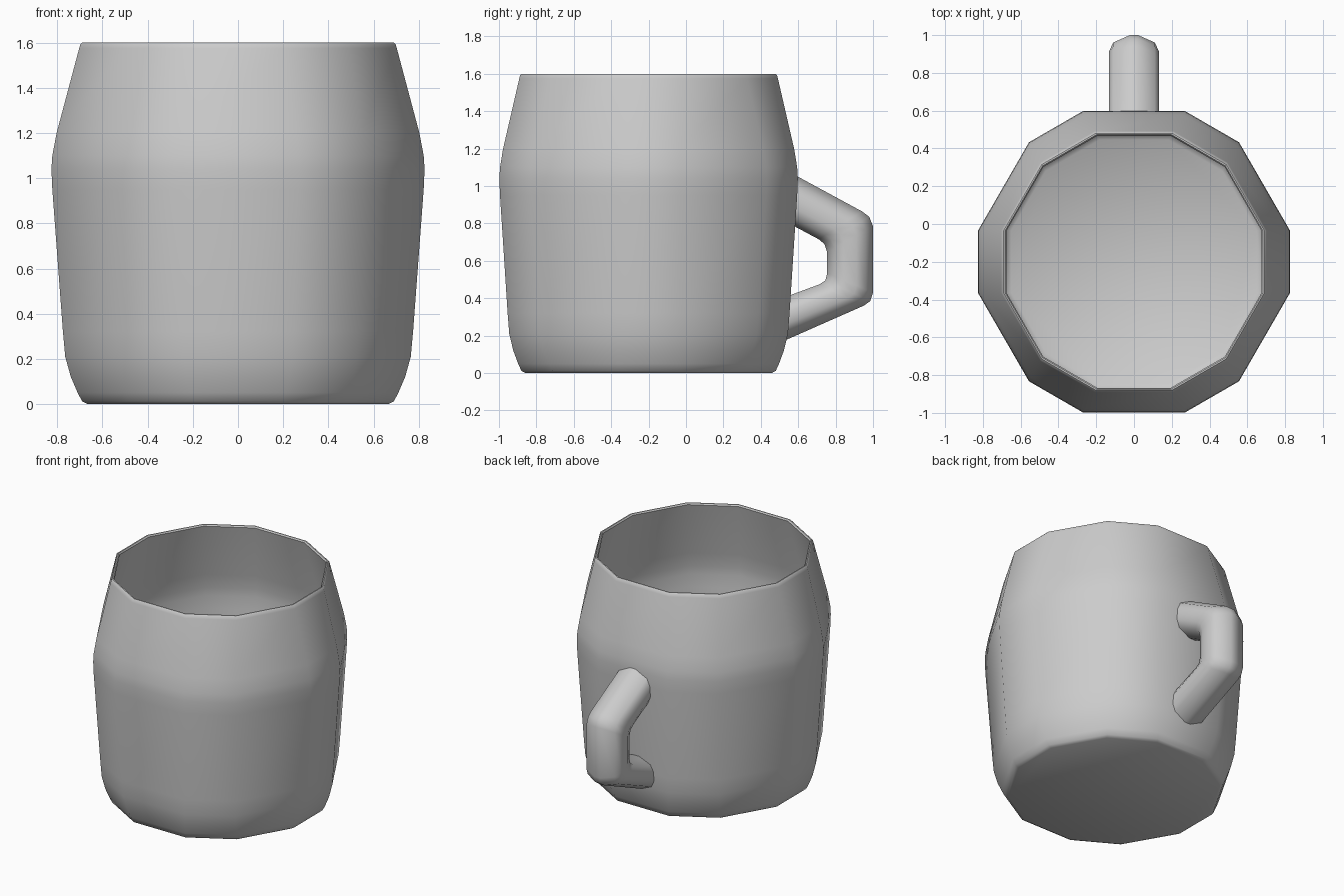
import bpy, bmesh
from math import pi, asin, hypot, cos, sin

if "Cube" in bpy.data.objects:
    bpy.data.objects.remove(bpy.data.objects["Cube"])

CY = -0.2      # centre of the cup in y
CHAMFER = 0.165  # half width of the six narrow sides


def cup_ring(x, z):
    """Hexagon with chamfered corners: 12 points."""
    r = hypot(x, CHAMFER)
    half = asin(CHAMFER / r)
    angles = [k * pi / 3 + s * half for k in range(6) for s in (-1, 1)]
    return [(r * cos(a), CY + r * sin(a), z) for a in angles]


def loft(name, rings):
    """Bridge a list of rings and cap both ends."""
    bm = bmesh.new()
    rows = [[bm.verts.new(p) for p in ring] for ring in rings]
    for a, b in zip(rows, rows[1:]):
        n = len(a)
        for i in range(n):
            bm.faces.new((a[i], a[(i + 1) % n], b[(i + 1) % n], b[i]))
    bm.faces.new(rows[0])
    bm.faces.new(rows[-1])
    bmesh.ops.recalc_face_normals(bm, faces=bm.faces)
    mesh = bpy.data.meshes.new(name)
    bm.to_mesh(mesh)
    bm.free()
    ob = bpy.data.objects.new(name, mesh)
    bpy.context.collection.objects.link(ob)
    bpy.ops.object.select_all(action='DESELECT')
    ob.select_set(True)
    bpy.context.view_layer.objects.active = ob
    bpy.ops.object.shade_smooth_by_angle(angle=0.75)
    return ob


# Cup: outer wall up to the rim, then the thin inner wall down to the floor
outer = [(0.665, 0.0), (0.69, 0.012), (0.71, 0.05), (0.74, 0.12), (0.765, 0.21),
         (0.775, 0.32), (0.822, 0.95), (0.826, 1.04), (0.822, 1.1),
         (0.803, 1.2), (0.703, 1.575), (0.698, 1.592), (0.69, 1.6)]
inner = [(0.682, 1.6), (0.675, 1.59)]
inner += [(x - 0.026, max(z, 0.03)) for x, z in reversed(outer[3:-3])]
inner += [(0.685, 0.055), (0.65, 0.03)]
loft("cup", [cup_ring(x, z) for x, z in outer + inner])

# Handle: each section spans from an outer to an inner (y, z) point
sections = [((0.58, 1.06), (0.57, 0.79)),
            ((0.94, 0.865), (0.71, 0.715)),
            ((0.98, 0.835), (0.74, 0.69)),
            ((1.0, 0.785), (0.755, 0.645)),
            ((1.0, 0.43), (0.755, 0.535)),
            ((0.985, 0.385), (0.745, 0.495)),
            ((0.95, 0.36), (0.715, 0.475)),
            ((0.53, 0.175), (0.545, 0.412))]
quarter = [(0.133, 0.28), (0.11, 0.68), (0.022, 1.0)]
half = quarter + [(-x, t) for x, t in reversed(quarter)]
outline = half + [(-x, -t) for x, t in half]


def handle_ring(o, i):
    mid = [(a + b) / 2 for a, b in zip(o, i)]
    arm = [(a - b) / 2 for a, b in zip(o, i)]
    return [(x, mid[0] + t * arm[0], mid[1] + t * arm[1]) for x, t in outline]


loft("handle", [handle_ring(o, i) for o, i in sections])
